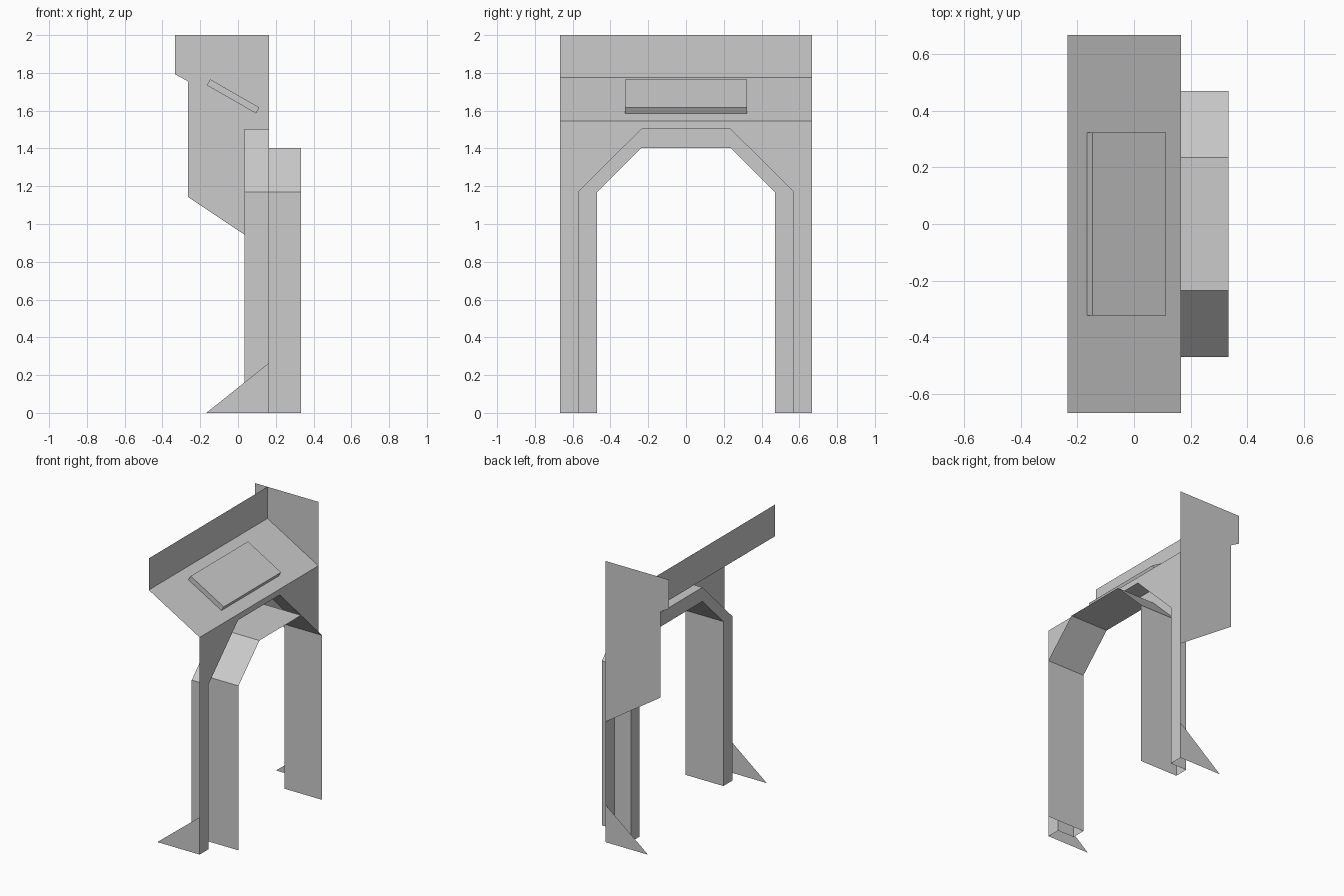
import bpy
from mathutils import Vector

if "Cube" in bpy.data.objects:
    bpy.data.objects.remove(bpy.data.objects["Cube"])

W = 0.667          # half width of the whole frame
FRONT = 0.165      # x of the fascia plane
BACK = 0.035       # x of the recessed ring
NOSE = 0.333       # x of the projecting inner arch


def make(name, verts, faces):
    me = bpy.data.meshes.new(name)
    me.from_pydata([tuple(v) for v in verts], [], faces)
    me.update()
    ob = bpy.data.objects.new(name, me)
    bpy.context.collection.objects.link(ob)
    return ob


def mirrored(half):
    return half + [(-y, z) for y, z in reversed(half)]


def bridge(name, a, b):
    """Strip of quads between two point rows of equal length."""
    n = len(a)
    return make(name, a + b, [(i, i + 1, n + i + 1, n + i) for i in range(n - 1)])


def at_x(x, profile):
    return [(x, y, z) for y, z in profile]


def across(name, p, q):
    """Flat panel spanning the full width between two (x, z) points."""
    return bridge(name, [(p[0], -W, p[1]), (p[0], W, p[1])],
                  [(q[0], -W, q[1]), (q[0], W, q[1])])


def side_plate(name, y, pts):
    return make(name, [(x, y, z) for x, z in pts], [list(range(len(pts)))])


outer = mirrored([(0.57, 0), (0.57, 1.17), (0.235, 1.503)])
inner = mirrored([(0.47, 0), (0.47, 1.17), (0.235, 1.403)])

# Flat fascia with the arch opening
outline = [(-W, 0), (-W, 1.545), (W, 1.545), (W, 0)]
fascia = at_x(FRONT, outline + outer)
make("arch_fascia", fascia, [list(range(len(fascia)))])

# Recessed groove and projecting inner arch
bridge("outer_arch_reveal", at_x(FRONT, outer), at_x(BACK, outer))
bridge("recessed_ring", at_x(BACK, outer), at_x(BACK, inner))
bridge("inner_arch", at_x(BACK, inner), at_x(NOSE, inner))

# Sloped console and upright header
hi, lo = (-0.235, 1.775), (FRONT, 1.545)
across("sloped_console", lo, hi)
across("header_panel", hi, (-0.235, 2.0))

# Raised screen lying on the slope (open underneath)
along = Vector((lo[0] - hi[0], 0, lo[1] - hi[1])).normalized()
up = Vector((-along.z, 0, along.x)) * 0.036
start = Vector((-0.165, 0, 1.735))
end = start + along * 0.30
h = Vector((0, 0.322, 0))
base = [start - h, end - h, end + h, start + h]
make("screen", base + [v + up for v in base],
     [(4, 5, 6, 7)] + [(i, (i + 1) % 4, (i + 1) % 4 + 4, i + 4) for i in range(4)])

# Single tall side panel
side_plate("side_panel", W, [(-0.333, 2.0), (-0.333, 1.793), (-0.265, 1.755),
                             (-0.265, 1.143), (FRONT, 0.857), (FRONT, 2.0)])

# Triangular feet on both sides
for label, y in (("left", -W), ("right", W)):
    side_plate(label + "_foot", y, [(-0.168, 0), (FRONT, 0), (FRONT, 0.265)])
